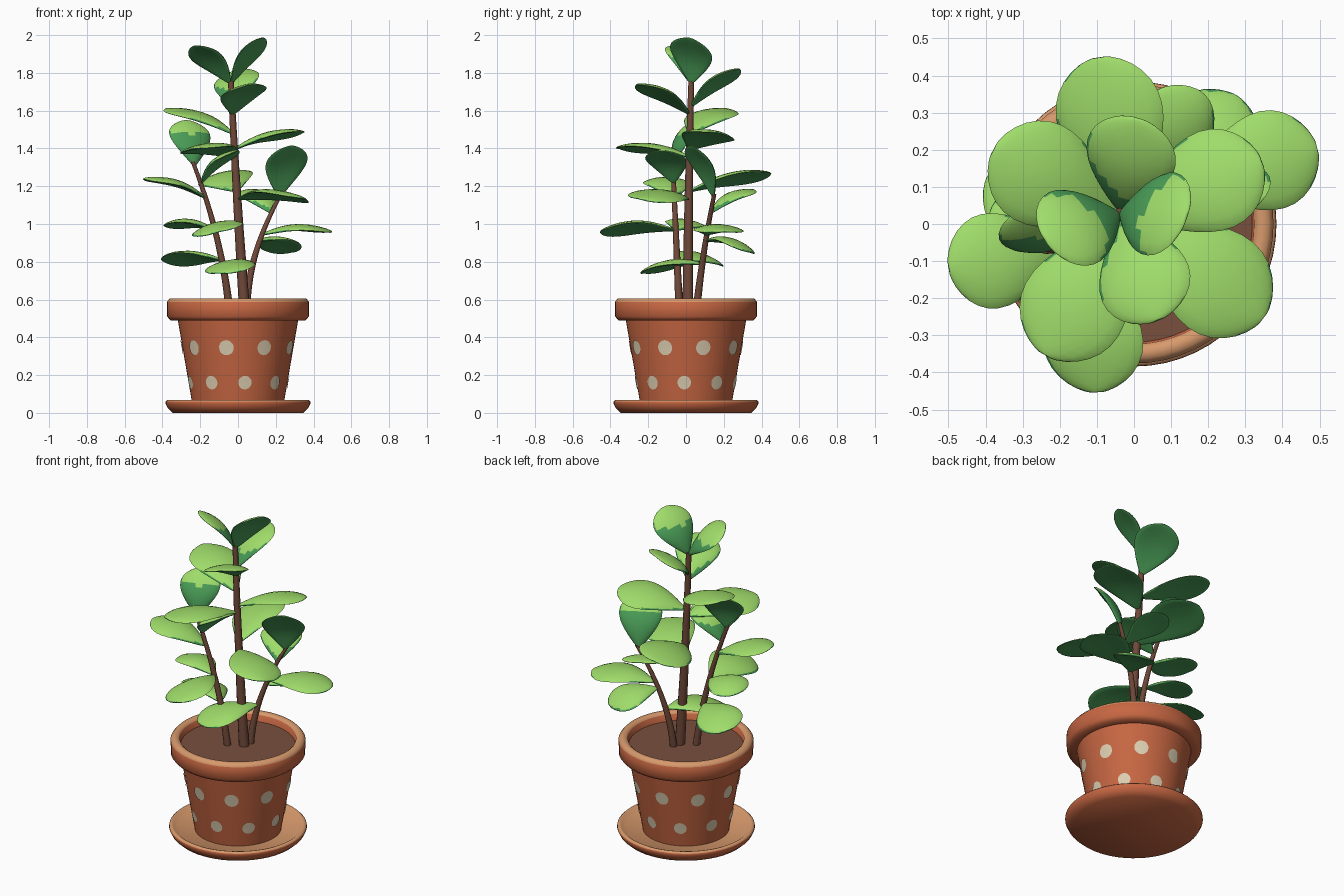
import bpy, bmesh, math
from mathutils import Vector

if "Cube" in bpy.data.objects:
    bpy.data.objects.remove(bpy.data.objects["Cube"])


def material(name, rgb):
    m = bpy.data.materials.new(name)
    m.diffuse_color = (*rgb, 1)
    m.use_nodes = True
    m.node_tree.nodes["Principled BSDF"].inputs["Base Color"].default_value = m.diffuse_color
    return m


TERRACOTTA = material("terracotta", (0.57, 0.135, 0.055))
TAN = material("pale_terracotta", (0.68, 0.32, 0.15))
CREAM = material("cream_dots", (0.72, 0.62, 0.44))
SOIL = material("soil", (0.19, 0.08, 0.048))
BARK = material("bark", (0.16, 0.065, 0.04))
LIGHT = material("light_green", (0.35, 0.72, 0.145))
DARK = material("dark_green", (0.068, 0.335, 0.095))


def finish(name, bm, mats, angle=40):
    """Second material goes on faces that look upward."""
    bm.normal_update()
    if len(mats) > 1:
        for f in bm.faces:
            f.material_index = 1 if f.normal.z > 0.6 else 0
    me = bpy.data.meshes.new(name)
    bm.to_mesh(me)
    bm.free()
    for m in mats:
        me.materials.append(m)
    me.shade_smooth()
    me.set_sharp_from_angle(angle=math.radians(angle))
    ob = bpy.data.objects.new(name, me)
    bpy.context.collection.objects.link(ob)
    return ob


def loft(name, rings, mats, angle=40):
    """Skin a list of closed rings and cap both ends."""
    bm = bmesh.new()
    vs = [[bm.verts.new(p) for p in r] for r in rings]
    n = len(vs[0])
    for a, b in zip(vs, vs[1:]):
        for i in range(n):
            j = (i + 1) % n
            bm.faces.new((a[i], a[j], b[j], b[i]))
    bm.faces.new(vs[0][::-1])
    bm.faces.new(vs[-1])
    bmesh.ops.recalc_face_normals(bm, faces=bm.faces[:])
    return finish(name, bm, mats, angle)


def circle(x, y, z, r, n):
    return [(x + r * math.cos(2 * math.pi * i / n),
             y + r * math.sin(2 * math.pi * i / n), z) for i in range(n)]


def lathe(name, profile, mats):
    return loft(name, [circle(0, 0, z, r, 56) for r, z in profile], mats, 70)


# Saucer, pot and soil
lathe("saucer", [(0.345, 0), (0.372, 0.025), (0.384, 0.05), (0.383, 0.06),
                 (0.374, 0.069), (0.362, 0.066), (0.33, 0.042)], [TERRACOTTA, TAN])
lathe("pot", [(0.24, 0.035), (0.318, 0.488), (0.358, 0.49), (0.375, 0.51),
              (0.376, 0.588), (0.361, 0.606), (0.338, 0.606), (0.324, 0.595),
              (0.315, 0.53)], [TERRACOTTA, TAN])
lathe("soil", [(0.318, 0.532), (0.320, 0.556)], [SOIL])


# Painted dots, wrapped on the pot wall in two staggered rows
def pot_point(phi, z):
    r = 0.238 + 0.173 * z
    return (r * math.sin(phi), -r * math.cos(phi), z)


def dot_row(name, z0, start, size):
    bm = bmesh.new()
    for k in range(9):
        phi = math.radians(start + 40 * k)
        mid = bm.verts.new(pot_point(phi, z0))
        rim = []
        for i in range(20):
            a = 2 * math.pi * i / 20
            rim.append(bm.verts.new(pot_point(
                phi + size * math.cos(a) / (0.238 + 0.173 * z0),
                z0 + size * math.sin(a))))
        for i in range(20):
            bm.faces.new((mid, rim[i], rim[(i + 1) % 20]))
    finish(name, bm, [CREAM])


dot_row("upper_dots", 0.345, -12, 0.040)
dot_row("lower_dots", 0.16, 8, 0.036)


# Leaf: wedge at the base, broad blunt tip, arched along its length and
# rolled about it (a positive roll lifts the right-hand edge)
def leaf(name, base, tip, roll):
    d = tip - base
    width = 0.125 + 0.38 * d.length
    flat = d.cross(Vector((0, 0, 1))).normalized()
    rise = flat.cross(d).normalized()
    c, s = math.cos(math.radians(roll)), math.sin(math.radians(roll))
    side, up = flat * c + rise * s, rise * c - flat * s
    rings, n = [], 18
    for i in range(n + 1):
        t = 0.004 + 0.992 * (1 - math.cos(math.pi * i / n)) / 2
        hw = width / 2 * math.sin(math.pi * t ** 1.65) ** 0.53
        if t < 0.5:
            hw = max(hw, 0.012)
        th = 0.015 * math.sin(math.pi * t) ** 0.35
        mid = base + d * t + up * 0.033 * math.sin(math.pi * t)
        ring = []
        for k in range(18):
            a = 2 * math.pi * k / 18
            u = math.cos(a)
            ring.append(mid + side * hw * u
                        + up * (th * math.sin(a) - 0.14 * hw * u * u))
        rings.append(ring)
    loft(name, rings, [DARK, LIGHT], 80)


# Stem: tapered tube curved through three points, with leaves at given heights
def plant(label, low, mid, top, radius, leaves):
    low, mid, top = Vector(low), Vector(mid), Vector(top)
    path = []
    for i in range(61):
        t = i / 60
        path.append(low * (1 - t) * (1 - 2 * t) + mid * 4 * t * (1 - t)
                    + top * t * (2 * t - 1))
    loft(label + "_stem", [circle(*p, radius * (1 - 0.008 * i), 12)
                           for i, p in enumerate(path)], [BARK], 60)
    for i, (z, x, y, tip_z, roll) in enumerate(leaves, 1):
        base = min(path, key=lambda p: abs(p.z - z))
        leaf(f"{label}_leaf_{i}", base, Vector((x, y, tip_z)), roll)


# Leaves: height on the stem, tip position, roll in degrees
plant("main", (0.035, 0.01, 0.54), (-0.005, 0.015, 1.15), (-0.038, 0.028, 1.76), 0.029, [
    (1.74, -0.242, -0.04, 1.94, -20), (1.74, 0.142, 0.02, 1.985, 20),
    (1.58, 0.065, -0.26, 1.74, -8), (1.62, 0.01, 0.285, 1.82, 12),
    (1.47, -0.38, 0.20, 1.61, 0), (1.39, 0.345, 0.17, 1.485, 10),
    (1.35, -0.24, -0.355, 1.40, -8), (1.17, -0.095, 0.45, 1.265, 14),
    (1.12, 0.35, -0.255, 1.135, 10)])
plant("left", (-0.045, -0.035, 0.54), (-0.115, -0.053, 0.94), (-0.24, -0.07, 1.33), 0.021, [
    (1.31, -0.275, 0.05, 1.55, 0), (1.22, 0, -0.13, 1.39, 0),
    (1.14, -0.50, -0.12, 1.24, 0), (0.97, -0.39, 0.03, 0.99, -8),
    (0.96, -0.10, -0.455, 0.96, -14), (0.81, -0.39, 0.14, 0.80, -14)])
plant("right", (0.045, 0.055, 0.54), (0.095, 0.095, 0.85), (0.23, 0.15, 1.16), 0.021, [
    (1.14, 0.285, 0.02, 1.415, 0), (1.06, 0.06, 0.36, 1.18, 0),
    (0.94, 0.495, 0.205, 0.96, 0), (0.91, 0.28, 0.345, 0.85, 8),
    (0.79, -0.11, -0.225, 0.74, 0)])
